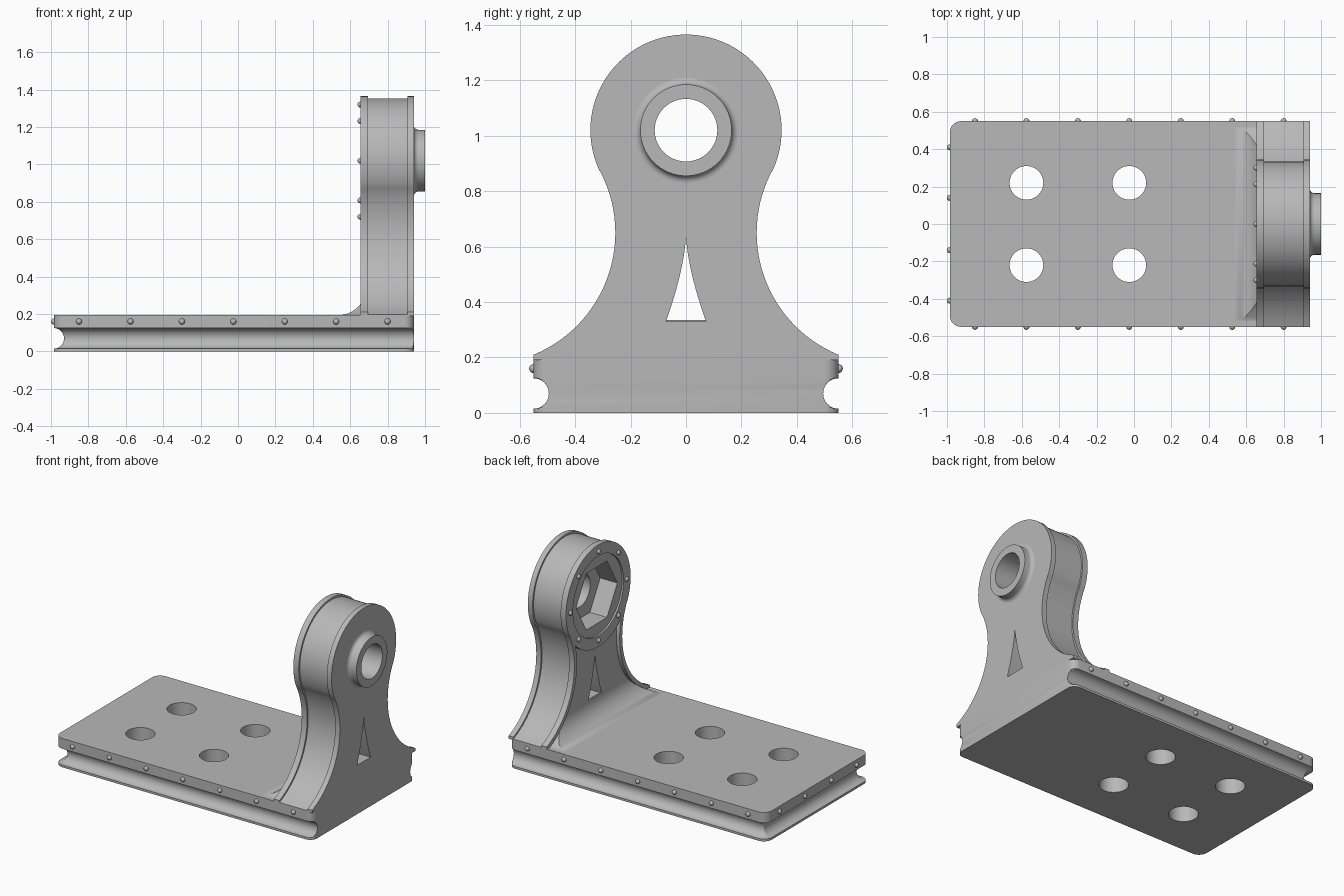
import bpy, bmesh
from math import sin, cos, pi, radians, sqrt, acos
from mathutils import Vector, Matrix

if "Cube" in bpy.data.objects:
    bpy.data.objects.remove(bpy.data.objects["Cube"])

metal = bpy.data.materials.new("plain grey metal")
metal.use_nodes = True
GREY = (0.48, 0.48, 0.48, 1)
metal.diffuse_color = GREY
metal.node_tree.nodes["Principled BSDF"].inputs["Base Color"].default_value = GREY

HUB = 1.02            # height of the bearing axis
TOP = 0.195           # top of the base plate
BACK, FACE = 0.655, 0.94   # upright faces along x


def make(name, bm):
    bmesh.ops.recalc_face_normals(bm, faces=bm.faces)
    mesh = bpy.data.meshes.new(name)
    bm.to_mesh(mesh)
    bm.free()
    mesh.materials.append(metal)
    ob = bpy.data.objects.new(name, mesh)
    bpy.context.collection.objects.link(ob)
    return ob


def loft(name, loops, ring=False):
    """Skin a list of equal-length loops, capped or closed into a ring."""
    bm = bmesh.new()
    rows = [[bm.verts.new(p) for p in loop] for loop in loops]
    pairs = list(zip(rows, rows[1:]))
    if ring:
        pairs.append((rows[-1], rows[0]))
    else:
        bm.faces.new(rows[0])
        bm.faces.new(rows[-1])
    n = len(rows[0])
    for a, b in pairs:
        for i in range(n):
            j = (i + 1) % n
            bm.faces.new((a[i], a[j], b[j], b[i]))
    return make(name, bm)


def along_x(points, x):
    return [(x, y, z) for y, z in points]


def circle(r, n=64, z=HUB):
    return [(r * cos(2 * pi * i / n), z + r * sin(2 * pi * i / n)) for i in range(n)]


def cut(target, cutter):
    bpy.context.view_layer.objects.active = target
    mod = target.modifiers.new("cut", "BOOLEAN")
    mod.operation = "DIFFERENCE"
    mod.solver = "EXACT"
    mod.object = cutter
    bpy.ops.object.modifier_apply(modifier=mod.name)
    bpy.data.objects.remove(cutter)


def smooth(ob):
    bpy.ops.object.select_all(action="DESELECT")
    ob.select_set(True)
    bpy.context.view_layer.objects.active = ob
    bpy.ops.object.shade_smooth_by_angle(angle=radians(30))


# Base plate: rounded rectangle with a half-round groove on three sides
def plate_loop(inset, z, r=0.06, n=8):
    half = []
    for i in range(n + 1):          # outer corner beside the upright
        a = pi / 2 * i / n
        y = 0.5 + 0.05 * sin(a)
        half.append((FACE - 0.05 + 0.05 * cos(a), min(y, 0.55 - inset), z))
    for i in range(n + 1):          # far corner
        a = pi / 2 * (1 + i / n)
        half.append((-0.985 + r + (r - inset) * cos(a), 0.55 - r + (r - inset) * sin(a), z))
    return half + [(x, -y, h) for x, y, h in reversed(half)]


levels = [(0, 0)]
levels += [(0.055 * sin(pi * i / 16), 0.07 - 0.055 * cos(pi * i / 16)) for i in range(17)]
levels += [(0, TOP)]
base = loft("base_plate", [plate_loop(d, z) for d, z in levels])
for hx in (-0.575, -0.025):
    for hy in (-0.22, 0.22):
        ring = [(hx + p, hy + q) for p, q in circle(0.09, 48, 0)]
        cut(base, loft("bolt_cutter", [[(x, y, z) for x, y in ring] for z in (-0.1, 0.4)]))
smooth(base)

# Upright: round head flowing into tangent concave flanks
SIDE_Y, SIDE_Z, SIDE_R = 0.731, 0.65, 0.476
TANGENT = radians(26.85)


def flank(d, start, end, n=28):
    r = SIDE_R + d
    angles = [start + (end - start) * i / n for i in range(n + 1)]
    return [(SIDE_Y + r * cos(a), SIDE_Z + r * sin(a)) for a in angles]


def mirrored(half):
    return half + [(-y, z) for y, z in reversed(half)]


def outline(d):
    n, r = 28, 0.345 - d
    half = []
    for i in range(n):
        a = pi / 2 - (pi / 2 + TANGENT) * (i + 0.5) / n
        half.append((r * cos(a), HUB + r * sin(a)))
    end = 2 * pi - acos((0.55 - SIDE_Y) / (SIDE_R + d))
    half += flank(d, pi - TANGENT, end)
    return mirrored(half + [(0.55, TOP - 0.005)])


web = 0.012
sections = [(BACK, 0), (0.695, 0), (0.695, web), (0.905, web), (0.905, 0), (FACE, 0)]
upright = loft("upright", [along_x(outline(d), x) for x, d in sections])

# Shallow pocket under the head, following the flanks
RIM = 0.027
pr = SIDE_R + RIM
dist = sqrt(SIDE_Y ** 2 + (HUB - SIDE_Z) ** 2)
swing = acos((dist ** 2 + pr ** 2 - 0.345 ** 2) / (2 * dist * pr))
sides = flank(RIM, pi - TANGENT + swing, 2 * pi - acos((0.51 - SIDE_Y) / pr))
y0, z0 = sides[0]
arch = [(y0 * t / 10, HUB - sqrt(0.345 ** 2 - (y0 * t / 10) ** 2)) for t in range(1, 10)]
pocket = mirrored(arch + sides + [(0.51, 0.1)])
POCKET_X = 0.68
cut(upright, loft("pocket_cutter", [along_x(pocket, x) for x in (0.5, POCKET_X)]))

# Curved triangular window
window = [(0.001 + 0.071 * (i / 12) ** 1.5, 0.63 - 0.3 * i / 12) for i in range(13)]
cut(upright, loft("window_cutter", [along_x(mirrored(window), x) for x in (0.5, 1.1)]))

# Head recess, hexagonal socket and through bore
for r, n, depth in ((0.27, 64, 0.012), (0.22, 6, 0.14), (0.113, 64, 0.5)):
    cut(upright, loft("bore_cutter", [along_x(circle(r, n), x) for x in (0.5, BACK + depth)]))
smooth(upright)

# Bearing boss with a flared root
flare = [(FACE + 0.025 - 0.025 * sin(a), 0.19 - 0.025 * cos(a))
         for a in (pi / 2 * (1 - i / 6) for i in range(7))]
boss = [(FACE, 0.113)] + flare + [(1.0, 0.165), (1.0, 0.113)]
smooth(loft("bearing_boss", [along_x(circle(r), x) for x, r in boss], ring=True))

# Fillet blending the base into the pocket floor
R = 0.14
blend = []
for i in range(13):
    a = pi / 2 * i / 12
    x, z = POCKET_X - R + R * sin(a), TOP + R - R * cos(a)
    w = SIDE_Y - sqrt(pr ** 2 - (SIDE_Z - z) ** 2)
    blend.append([(x, -w, z), (x, w, z), (0.69, w, z), (0.69, -w, z)])
smooth(loft("root_fillet", blend))

# Rivets around the plate edge and the head
spots = [(-0.85 + 0.275 * i, s * 0.55, 0.16) for i in range(7) for s in (-1, 1)]
spots += [(-0.985, y, 0.16) for y in (-0.41, -0.14, 0.14, 0.41)]
spots += [(BACK, y, z) for y, z in circle(0.3, 8)]
bm = bmesh.new()
for p in spots:
    bmesh.ops.create_uvsphere(bm, u_segments=16, v_segments=10, radius=0.016,
                              matrix=Matrix.Translation(Vector(p)))
smooth(make("rivets", bm))
